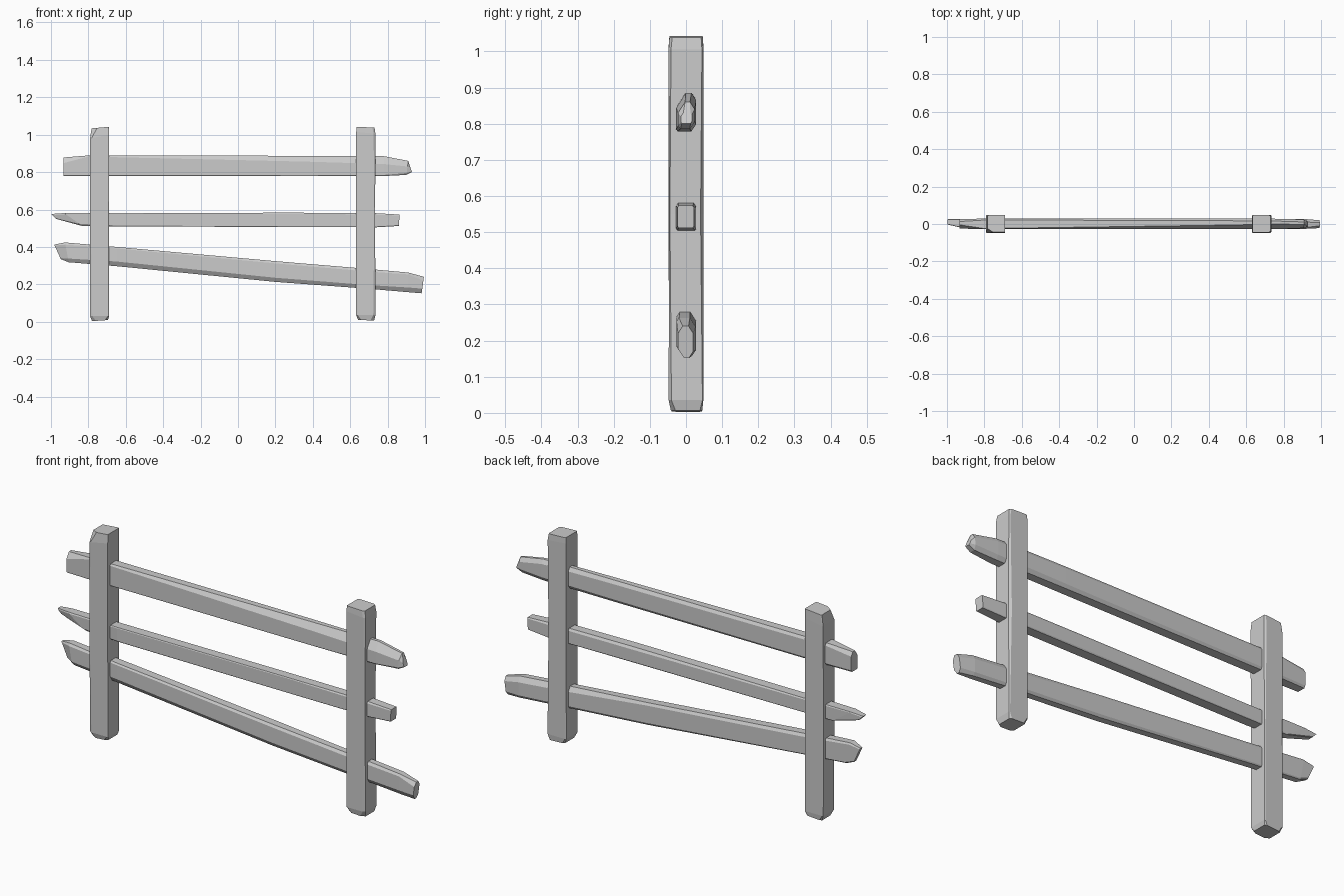
import bpy, bmesh


def hewn_beam(name, sections, upright=False):
    """Loft rough-cut sections along a beam.
    Section: t, low, high, y_front, y_back, corner cuts
    (low-front, low-back, high-back, high-front), slant of the cut."""
    bm = bmesh.new()
    rings = []
    for t, lo, hi, y0, y1, (lf, lb, hb, hf), slant in sections:
        k = lambda c: min(c * 0.65, (y1 - y0) * 0.48)
        outline = [(y0 + k(lf), lo), (y1 - k(lb), lo), (y1, lo + lb), (y1, hi - hb),
                   (y1 - k(hb), hi), (y0 + k(hf), hi), (y0, hi - hf), (y0, lo + lf)]
        ring = []
        for y, a in outline:
            s = t + slant * ((a - lo) / (hi - lo) - 0.5)
            ring.append(bm.verts.new((a, y, s) if upright else (s, y, a)))
        rings.append(ring)
    for r, q in zip(rings, rings[1:]):
        for i in range(8):
            j = (i + 1) % 8
            bm.faces.new((r[i], r[j], q[j], q[i]))
    bm.faces.new(rings[0])
    bm.faces.new(rings[-1])
    bmesh.ops.remove_doubles(bm, verts=bm.verts, dist=0.0005)
    bmesh.ops.recalc_face_normals(bm, faces=bm.faces)
    me = bpy.data.meshes.new(name)
    bm.to_mesh(me)
    bm.free()
    ob = bpy.data.objects.new(name, me)
    bpy.context.collection.objects.link(ob)
    return ob


S = (.005, .005, .005, .005)

# Upright posts
hewn_beam("left_post", [
    (.006, -.780, -.695, -.040, .044, (.02, .01, .01, .015), .006),
    (.03, -.791, -.689, -.047, .047, (.012, .004, .004, .006), 0),
    (.50, -.791, -.690, -.048, .048, (.004, .008, .004, .004), 0),
    (.99, -.791, -.689, -.049, .048, (.008, .004, .01, .004), .02),
    (1.038, -.783, -.690, -.044, .047, (.03, .006, .006, .004), .008)], True)
hewn_beam("right_post", [
    (.008, .642, .728, -.042, .045, (.015, .01, .01, .02), -.004),
    (.035, .632, .735, -.048, .048, (.006, .006, .004, .012), 0),
    (.55, .632, .733, -.047, .048, (.004, .004, .012, .004), 0),
    (1.01, .632, .735, -.048, .048, (.004, .004, .006, .01), -.01),
    (1.04, .634, .730, -.046, .047, (.005, .005, .008, .012), -.004)], True)

# Horizontal rails
hewn_beam("top_rail", [
    (-.933, .780, .878, -.024, .026, (.004, .01, .02, .03), 0),
    (-.80, .780, .889, -.028, .029, (.004, .01, .012, .006), 0),
    (.40, .779, .887, -.028, .029, (.004, .016, .016, .032), 0),
    (.78, .779, .885, -.027, .028, (.006, .02, .02, .042), 0),
    (.905, .785, .860, -.022, .024, (.01, .02, .02, .03), .01),
    (.925, .800, .830, -.014, .016, (.004, .006, .006, .01), -.01)])
hewn_beam("middle_rail", [
    (-.985, .550, .576, -.004, .026, S, -.025),
    (-.88, .511, .581, -.020, .028, (.012, .004, .004, .006), -.10),
    (-.65, .510, .581, -.027, .028, (.005, .004, .006, .004), 0),
    (.30, .506, .583, -.027, .028, (.004, .006, .012, .004), 0),
    (.74, .505, .580, -.027, .028, (.005, .004, .01, .008), 0),
    (.862, .512, .573, -.024, .022, S, .004)])
hewn_beam("bottom_rail", [
    (-.965, .335, .412, .006, .026, S, -.035),
    (-.915, .318, .424, -.018, .028, (.02, .006, .008, .012), -.02),
    (-.65, .297, .400, -.027, .028, (.025, .006, .014, .008), 0),
    (.20, .213, .324, -.027, .028, (.022, .012, .012, .012), 0),
    (.70, .176, .282, -.026, .028, (.02, .012, .025, .014), 0),
    (.91, .158, .263, -.026, .027, (.025, .015, .025, .01), 0),
    (.988, .152, .240, -.022, .020, (.025, .018, .02, .02), .012)])
